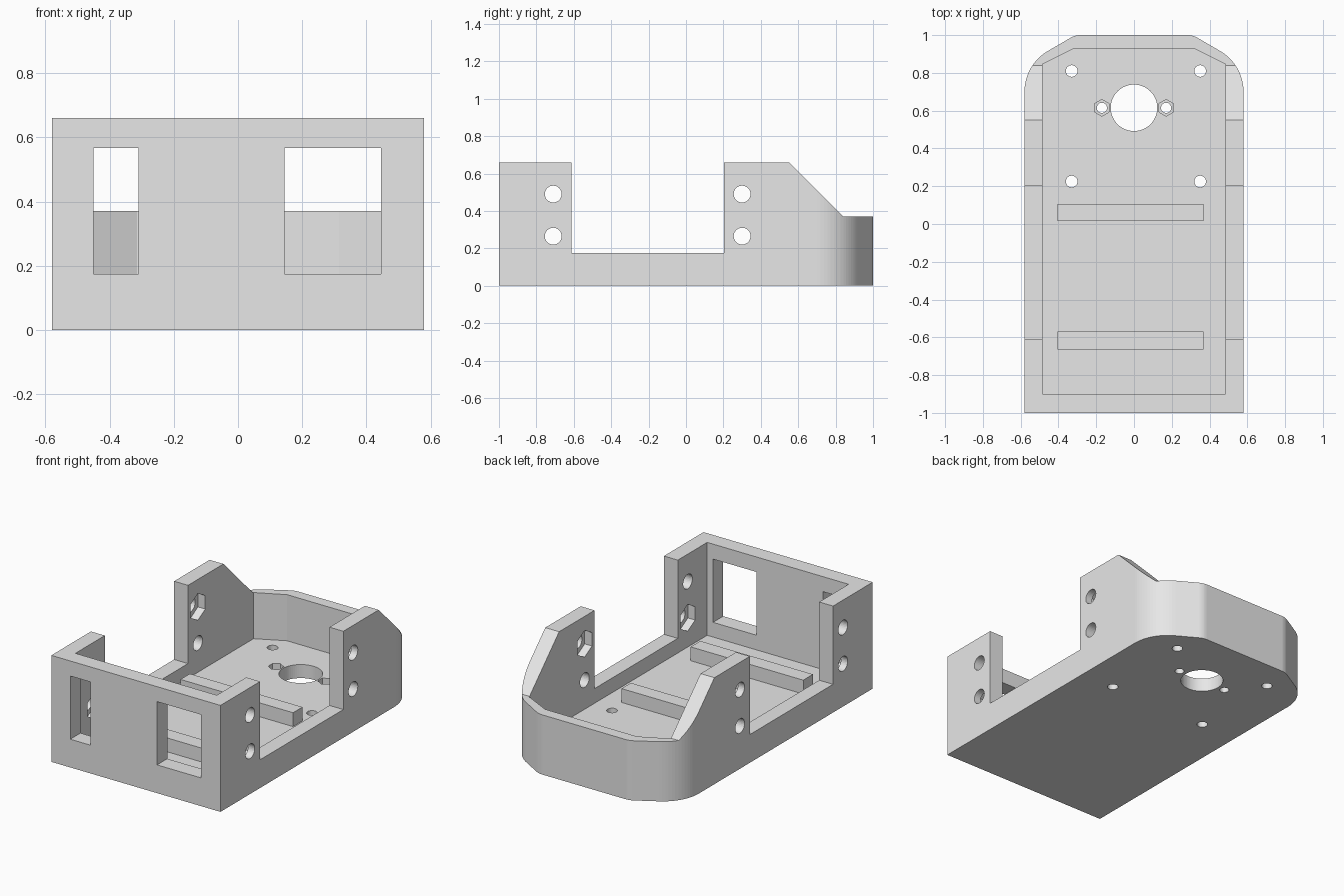
import bpy, bmesh, math
from mathutils import Matrix, Vector

cube = bpy.data.objects.get("Cube")
if cube:
    bpy.data.objects.remove(cube, do_unlink=True)

grey = bpy.data.materials.new("light grey plastic")
grey.use_nodes = True
COLOR = (0.8, 0.8, 0.8, 1)
grey.diffuse_color = COLOR
for node in grey.node_tree.nodes:
    if node.type == 'BSDF_PRINCIPLED':
        node.inputs["Base Color"].default_value = COLOR

UP = Matrix.Identity(4)                                   # profile in x, y
SIDE = Matrix(((0, 0, 1, 0), (1, 0, 0, 0), (0, 1, 0, 0), (0, 0, 0, 1)))  # profile in y, z
FRONT = Matrix.Rotation(math.pi / 2, 4, 'X')              # profile in x, z


def prism(name, points, low, high, matrix=UP):
    """Extrude a counter-clockwise outline from low to high along the matrix's z."""
    bm = bmesh.new()
    face = bm.faces.new([bm.verts.new((u, v, low)) for u, v in points])
    new = bmesh.ops.extrude_face_region(bm, geom=[face])["geom"]
    bmesh.ops.translate(bm, vec=(0, 0, high - low),
                        verts=[g for g in new if isinstance(g, bmesh.types.BMVert)])
    bm.transform(matrix)
    bmesh.ops.recalc_face_normals(bm, faces=bm.faces)
    mesh = bpy.data.meshes.new(name)
    bm.to_mesh(mesh)
    bm.free()
    mesh.materials.append(grey)
    obj = bpy.data.objects.new(name, mesh)
    bpy.context.collection.objects.link(obj)
    return obj


def rect(u0, u1, v0, v1):
    return [(u0, v0), (u1, v0), (u1, v1), (u0, v1)]


def ring(u, v, r, sides=32, start=0.0):
    return arc(u, v, r, start, start + 360 * (sides - 1) / sides, sides - 1)


def arc(u, v, r, a0, a1, steps):
    angles = [math.radians(a0 + (a1 - a0) * i / steps) for i in range(steps + 1)]
    return [(u + r * math.cos(a), v + r * math.sin(a)) for a in angles]


def mirrored(half):
    return half + [(-u, v) for u, v in reversed(half)]


# Outer shell with rounded, chamfered back corners
R, r = 0.25, 0.1
tip = 0.311 - r * math.tan(math.radians(15))
outline = mirrored([(0.58, -1)] + arc(0.58 - R, 0.7, R, 0, 60, 14)
                   + arc(tip, 1 - r, r, 60, 90, 5))
body = prism("tray_body", outline, 0, 0.66)

cutters = []


def cut(*args):
    cutters.append(prism("cutter", *args))


# Inner pocket, leaving floor and walls
FLOOR = 0.084
cut(mirrored([(0.485, -0.9), (0.485, 0.845), (0.315, 0.93)]), FLOOR, 1)

# Side notches and the sloped, lowered back
cut(rect(-0.612, 0.203, 0.175, 1), -1, 1, SIDE)
cut([(0.84, 0.37), (1.2, 0.37), (1.2, 1), (0.54, 1), (0.54, 0.67)], -1, 1, SIDE)

# Front windows
for left, right in ((-0.45, -0.31), (0.145, 0.445)):
    cut(rect(left, right, 0.175, 0.567), 0.8, 1.2, FRONT)

# Side bolt holes with hexagonal nut pockets on the inside
for y in (-0.71, 0.3):
    for z in (0.265, 0.49):
        cut(ring(y, z, 0.045), -1, 1, SIDE)
        cut(ring(y, z, 0.083, 6, 30), -0.535, 0.535, SIDE)

# Bolt holes through the chamfered back corners
for s in (-1, 1):
    aim = Vector((s * 0.5, 0.866, 0)).to_track_quat('Z', 'Y').to_matrix().to_4x4()
    cut(ring(0, 0, 0.036), -0.15, 0.2, Matrix.Translation((s * 0.375, 0.91, 0.272)) @ aim)

# Floor holes: centre opening, nut pockets and corner mounts
cut(ring(0, 0.615, 0.123, 64), -1, 0.5)
for x in (-0.17, 0.17):
    cut(ring(x, 0.615, 0.027, 24), -1, 0.5)
    cut(ring(x, 0.615, 0.044, 6, 30), 0.04, 0.5)
for x in (-0.33, 0.35):
    for y in (0.225, 0.81):
        cut(ring(x, y, 0.031, 24), -1, 0.3)

# Apply all the cuts, then discard the cutters
for c in cutters:
    mod = body.modifiers.new("cut", 'BOOLEAN')
    mod.operation = 'DIFFERENCE'
    mod.solver = 'EXACT'
    mod.object = c
    c.hide_render = True
bpy.context.view_layer.update()
result = bpy.data.meshes.new_from_object(body.evaluated_get(bpy.context.evaluated_depsgraph_get()))
body.modifiers.clear()
body.data = result
result.name = "tray_body"
for c in cutters:
    bpy.data.objects.remove(c, do_unlink=True)

# Raised ribs across the floor
for name, y0, y1 in (("front_rib", -0.665, -0.57), ("back_rib", 0.015, 0.107)):
    prism(name, rect(-0.405, 0.367, y0, y1), FLOOR - 0.004, 0.17)
